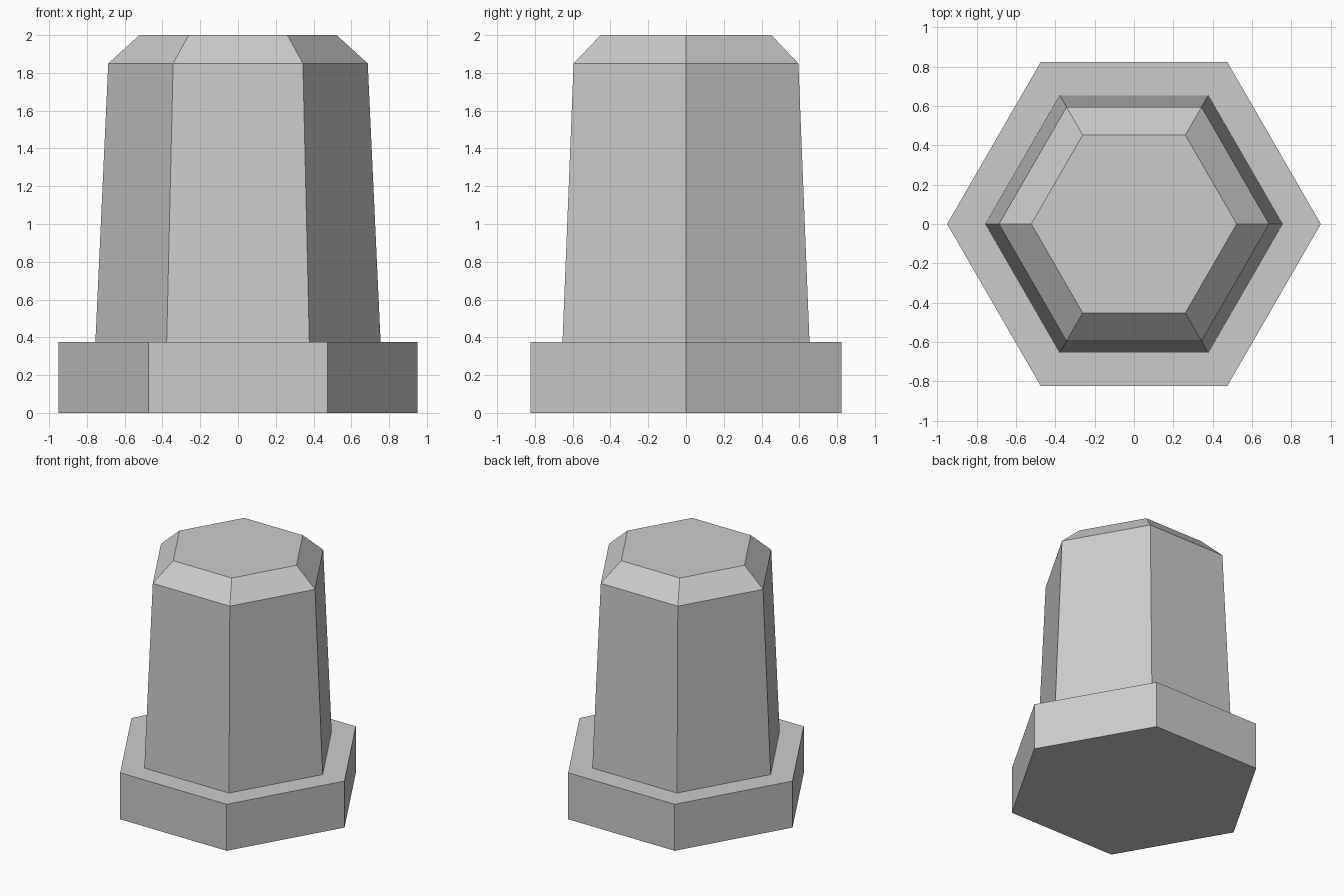
import bpy
import bmesh
from math import cos, sin, pi

cube = bpy.data.objects.get("Cube")
if cube:
    bpy.data.objects.remove(cube, do_unlink=True)

SIDES = 6

# Plain stone colour
stone = bpy.data.materials.new("stone_grey")
stone.use_nodes = True
colour = (0.6, 0.6, 0.6, 1.0)
stone.diffuse_color = colour
stone.node_tree.nodes["Principled BSDF"].inputs["Base Color"].default_value = colour


def hex_stack(name, profile):
    """Skin a stack of hexagons given as (corner radius, height), capped at both ends."""
    bm = bmesh.new()
    rings = [[bm.verts.new((r * cos(2 * pi * i / SIDES), r * sin(2 * pi * i / SIDES), z))
              for i in range(SIDES)] for r, z in profile]
    for low, high in zip(rings, rings[1:]):
        for i in range(SIDES):
            j = (i + 1) % SIDES
            bm.faces.new((low[i], low[j], high[j], high[i]))
    bm.faces.new(rings[0][::-1])
    bm.faces.new(rings[-1])
    mesh = bpy.data.meshes.new(name)
    bm.to_mesh(mesh)
    bm.free()
    mesh.materials.append(stone)
    obj = bpy.data.objects.new(name, mesh)
    bpy.context.collection.objects.link(obj)
    return obj


# Post: wide plinth, step, tapered shaft and chamfered cap in one closed shell
hex_stack("post", [
    (0.95, 0.0), (0.95, 0.375),
    (0.755, 0.375), (0.687, 1.85),
    (0.522, 2.0),
])
